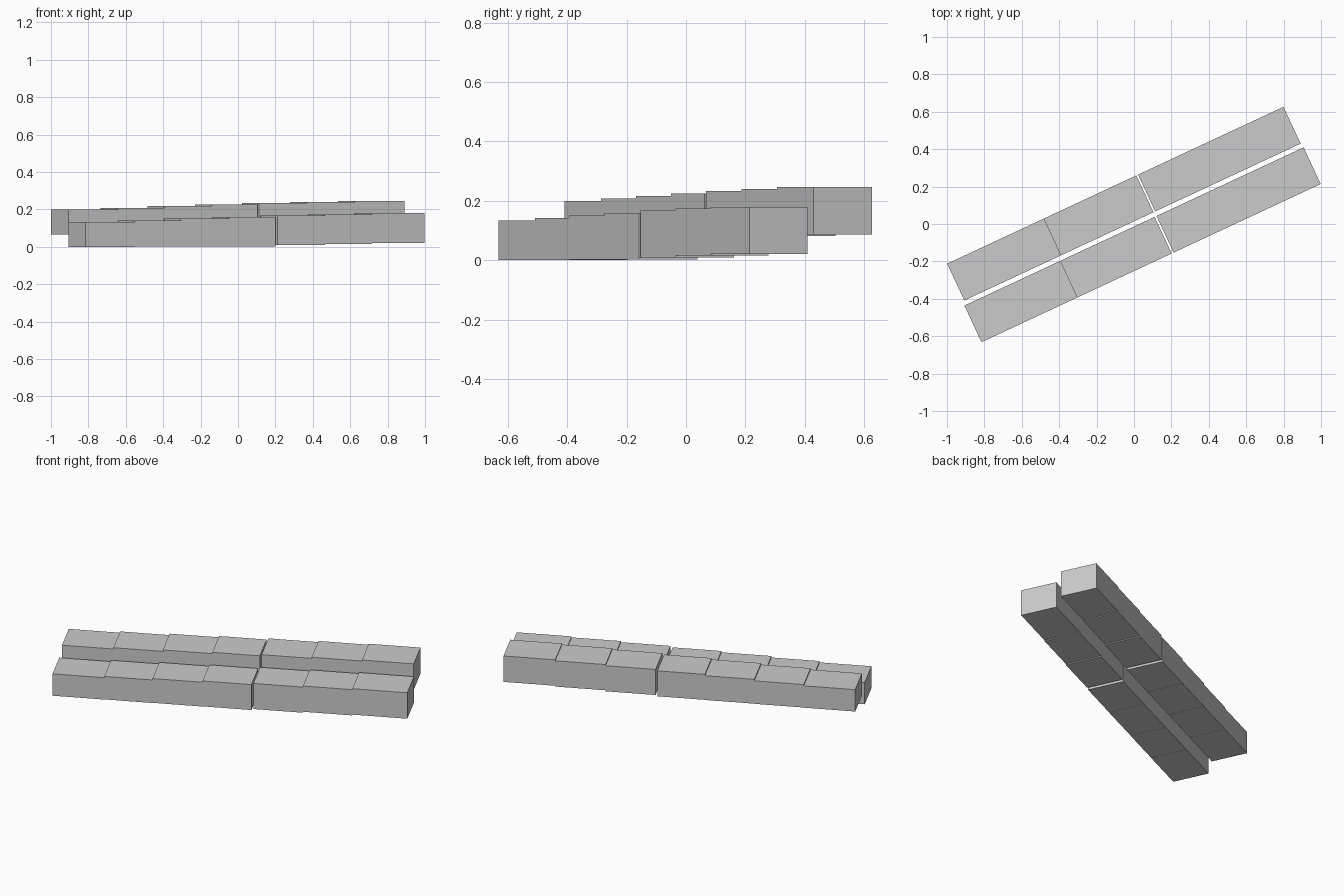
import bpy, bmesh
from mathutils import Matrix
from math import radians

if "Cube" in bpy.data.objects:
    bpy.data.objects.remove(bpy.data.objects["Cube"])

ROT = Matrix.Rotation(radians(25), 4, 'Z')
# Heights of the seven stepped units, shared by both terraces
TOPS = [0.134, 0.142, 0.151, 0.159, 0.167, 0.174, 0.18]
BASES = [0.0, 0.001, 0.002, 0.003, 0.01, 0.016, 0.021]


def block(bm, u0, u1, v0, v1, z0, z1):
    m = Matrix.Translation(((u0 + u1) / 2, (v0 + v1) / 2, (z0 + z1) / 2))
    m = ROT @ m @ Matrix.Diagonal((u1 - u0, v1 - v0, z1 - z0, 1))
    bmesh.ops.create_cube(bm, size=1, matrix=m)


def terrace(name, seams, v0, v1, lift):
    """Row of adjoining units climbing a slope, split by a thin movement joint."""
    for part, first, edges in (("lower_units", 0, seams[:5]), ("upper_units", 4, seams[5:])):
        bm = bmesh.new()
        for i in range(len(edges) - 1):
            k = first + i
            block(bm, edges[i], edges[i + 1], v0, v1, BASES[k] + lift, TOPS[k] + lift)
        me = bpy.data.meshes.new(f"{name}_{part}")
        bm.to_mesh(me)
        bm.free()
        bpy.context.collection.objects.link(bpy.data.objects.new(f"{name}_{part}", me))


# Front (lower) terrace
terrace("front_terrace", [-1.006, -0.714, -0.442, -0.160, 0.116,
                          0.127, 0.407, 0.685, 0.995], -0.228, -0.012, 0.0)
# Back (higher) terrace
terrace("back_terrace", [-0.995, -0.705, -0.426, -0.147, 0.121,
                         0.131, 0.413, 0.697, 0.989], 0.013, 0.23, 0.066)
